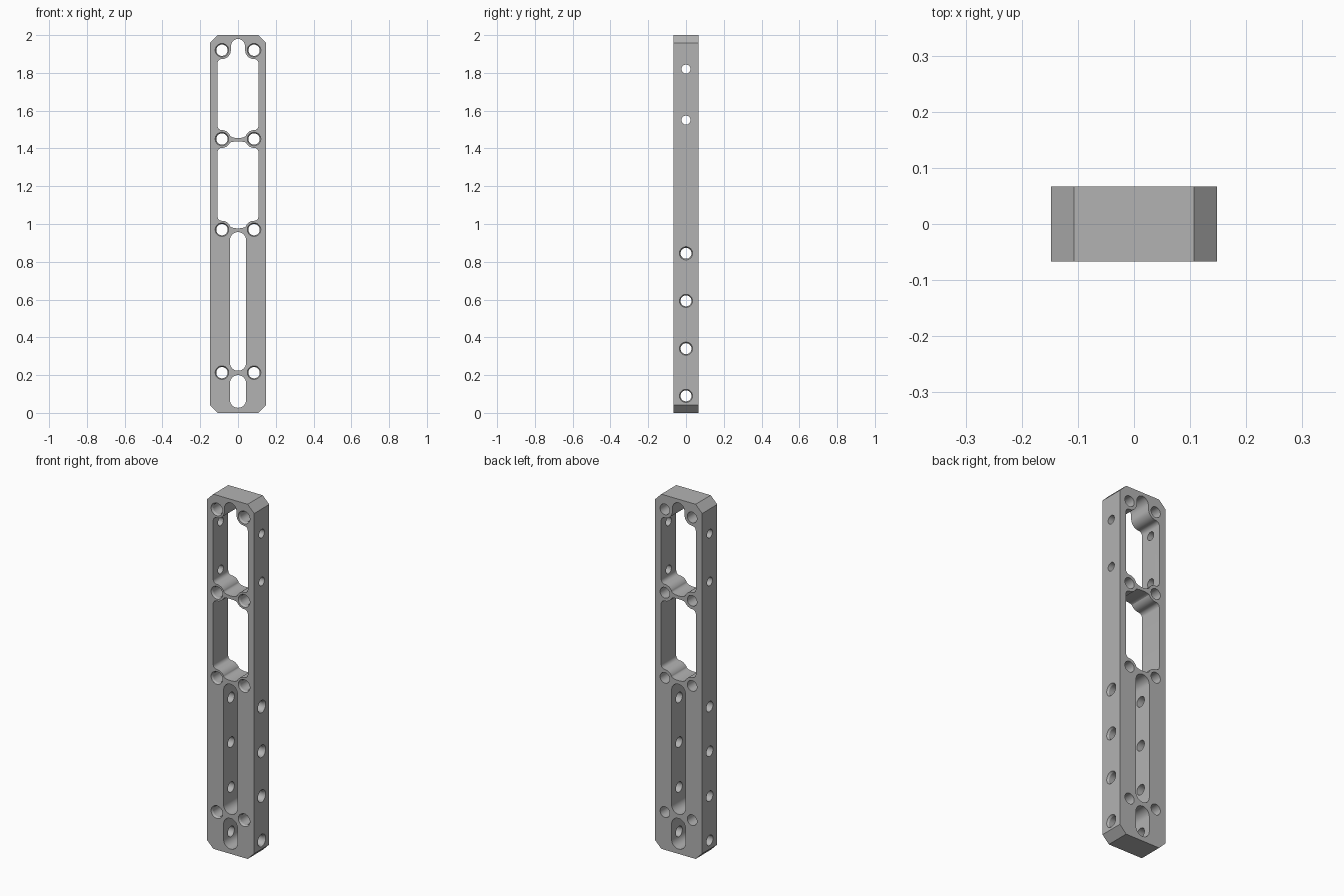
import bpy, bmesh, math

cube = bpy.data.objects.get("Cube")
if cube:
    bpy.data.objects.remove(cube)

W, D, H, CH = 0.148, 0.067, 2.0, 0.041   # half width, half depth, height, corner chamfer
HOLE_X, BOSS, SLOT = 0.085, 0.047, 0.043

metal = bpy.data.materials.new("grey_metal")
metal.use_nodes = True
color = (0.45, 0.45, 0.45, 1)
metal.diffuse_color = color
metal.node_tree.nodes["Principled BSDF"].inputs["Base Color"].default_value = color


def arc(cx, cz, rx, rz, a0, a1, n=10):
    steps = [math.radians(a0 + (a1 - a0) * i / n) for i in range(n + 1)]
    return [(cx + rx * math.cos(a), cz + rz * math.sin(a)) for a in steps]


def prism(bm, pts, depth):
    """Extrude an x-z outline through y."""
    face = bm.faces.new([bm.verts.new((x, -depth, z)) for x, z in pts])
    out = bmesh.ops.extrude_face_region(bm, geom=[face])
    verts = [v for v in out["geom"] if isinstance(v, bmesh.types.BMVert)]
    bmesh.ops.translate(bm, verts=verts, vec=(0, 2 * depth, 0))


def lathe(bm, profile, place, n=32):
    """Closed round cutter from (radius, distance) rings."""
    rings = []
    for r, d in profile:
        ring = []
        for i in range(n):
            a = math.tau * i / n
            ring.append(bm.verts.new(place(r * math.cos(a), r * math.sin(a), d)))
        rings.append(ring)
    for p, q in zip(rings, rings[1:]):
        for i in range(n):
            j = (i + 1) % n
            bm.faces.new((p[i], p[j], q[j], q[i]))
    bm.faces.new(rings[0])
    bm.faces.new(rings[-1])


def window_end(boss_z, tip_z, sign, sweep):
    """Half outline of one window end: corner, scallop round a hole, middle bump."""
    pts = arc(HOLE_X + 0.001, -BOSS - 0.022, 0.022, 0.022, 0, 90, 6)
    pts += arc(HOLE_X, 0, BOSS, BOSS, 270, 270 - sweep)[1:]
    tip = (tip_z - boss_z) * sign
    x, z = pts[-1]
    rise = min(tip - z, SLOT)
    pts += arc(0, tip - rise, x, rise, 0, 90, 8)[0 if tip - z > SLOT else 1:]
    return [(px, boss_z + sign * pz) for px, pz in pts]


def window(bm, top, bottom):
    right = window_end(*bottom)[::-1] + window_end(*top)
    prism(bm, right + [(-x, z) for x, z in right[-2:0:-1]], 0.2)


def slot(bm, z0, z1):
    prism(bm, arc(0, z1 - SLOT, SLOT, SLOT, 0, 180, 20)
          + arc(0, z0 + SLOT, SLOT, SLOT, 180, 360, 20), 0.2)


def make(name, bm):
    bmesh.ops.recalc_face_normals(bm, faces=bm.faces)
    mesh = bpy.data.meshes.new(name)
    bm.to_mesh(mesh)
    bm.free()
    mesh.materials.append(metal)
    obj = bpy.data.objects.new(name, mesh)
    bpy.context.collection.objects.link(obj)
    return obj


# Chamfered bar
bm = bmesh.new()
half = [(W - CH, 0), (W, CH), (W, H - CH), (W - CH, H)]
prism(bm, half + [(-x, z) for x, z in reversed(half)], D)
bar = make("mounting_bar", bm)

# Windows, slots and countersunk holes through the front
bm = bmesh.new()
window(bm, (1.92, 1.98, 1, 90), (1.45, 1.455, -1, 62))
window(bm, (1.45, 1.437, 1, 62), (0.97, 0.977, -1, 62))
slot(bm, 0.223, 0.957)
slot(bm, 0.027, 0.2)
for z in (1.92, 1.45, 0.97, 0.213):
    for x in (-HOLE_X, HOLE_X):
        lathe(bm, [(0.036, -0.1), (0.036, -D), (0.03, -D + 0.01), (0.03, 0.1)],
              lambda u, v, d, x=x, z=z: (x + u, d, z + v))
front_cutter = make("front_cutter", bm)

# Cross holes through the sides
bm = bmesh.new()
for z in (0.845, 0.593, 0.34, 0.09):
    lathe(bm, [(0.035, 0.2), (0.035, W), (0.029, W - 0.01), (0.029, -0.2)],
          lambda u, v, d, z=z: (d, u, z + v))
for z in (1.82, 1.55):
    lathe(bm, [(0.024, 0.2), (0.024, -0.2)], lambda u, v, d, z=z: (d, u, z + v))
side_cutter = make("side_cutter", bm)

# Cut the bar, then discard the cutters
bpy.ops.object.select_all(action="DESELECT")
bpy.context.view_layer.objects.active = bar
bar.select_set(True)
for cutter in (front_cutter, side_cutter):
    cutter.hide_render = True
    mod = bar.modifiers.new(cutter.name, "BOOLEAN")
    mod.object = cutter
    mod.operation = "DIFFERENCE"
    mod.solver = "EXACT"
    bpy.ops.object.modifier_apply(modifier=mod.name)
    bpy.data.objects.remove(cutter)
bpy.ops.object.shade_smooth_by_angle(angle=math.radians(30))
